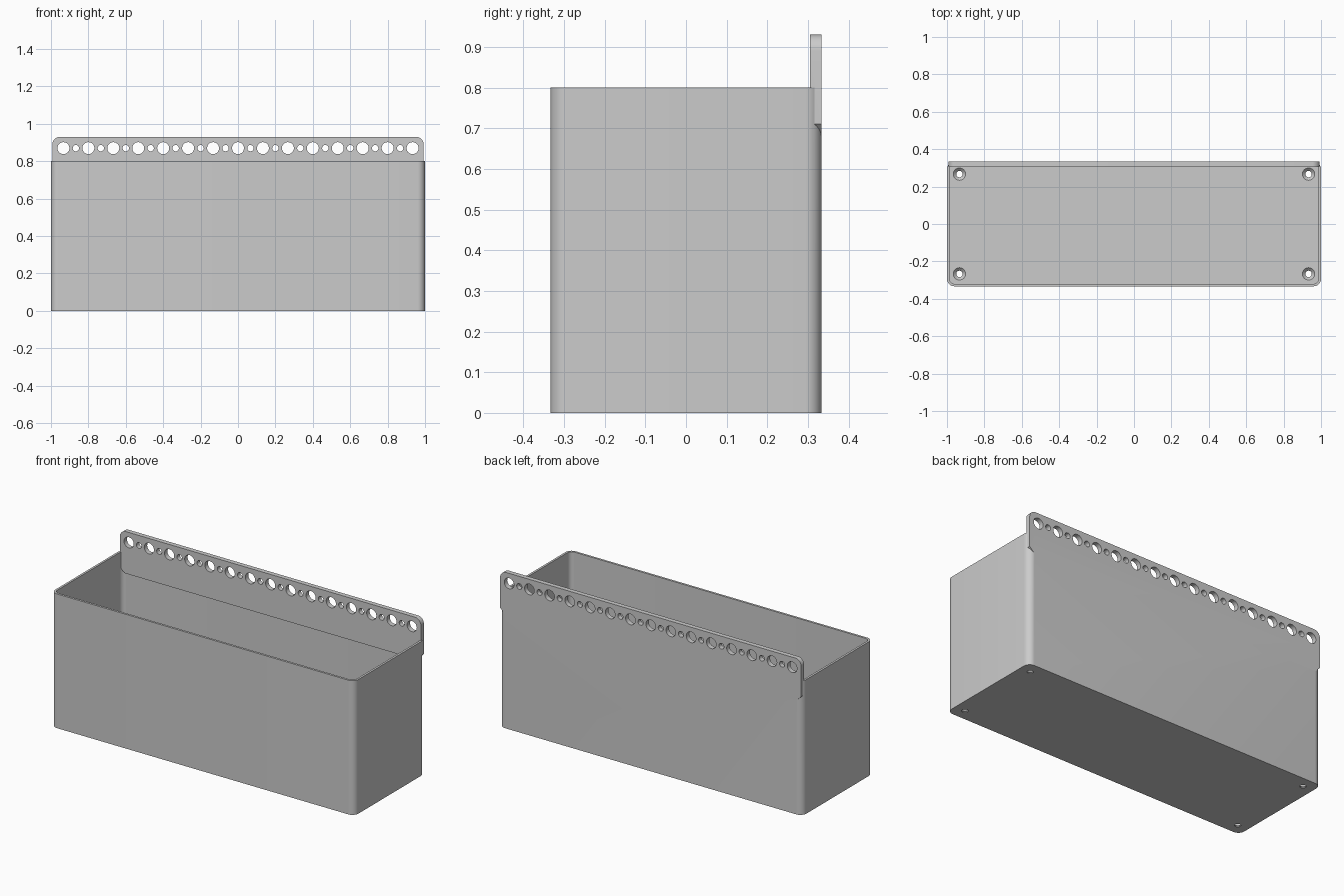
import bpy, bmesh, math

cube = bpy.data.objects.get("Cube")
if cube:
    bpy.data.objects.remove(cube, do_unlink=True)

WIDTH, DEPTH, HEIGHT = 2.0, 0.666, 0.8
WALL, FLOOR, RADIUS = 0.013, 0.02, 0.04
PLATE_FRONT, PLATE_HALF = 0.305, 0.993
PLATE_TOP, PLATE_BOTTOM = 0.93, 0.68
PITCH, HOLE_Z = 2 / 15, 0.87

grey = bpy.data.materials.new("light grey plastic")
grey.use_nodes = True
grey.diffuse_color = (0.6, 0.6, 0.6, 1)
grey.node_tree.nodes["Principled BSDF"].inputs["Base Color"].default_value = grey.diffuse_color


def arc(cx, cy, r, start, steps=10):
    """Quarter circle, counter-clockwise from a start angle in degrees."""
    angles = [math.radians(start + 90 * i / steps) for i in range(steps + 1)]
    return [(cx + r * math.cos(a), cy + r * math.sin(a)) for a in angles]


def rounded_rect(w, d, r):
    x, y = w / 2 - r, d / 2 - r
    return arc(x, y, r, 0) + arc(-x, y, r, 90) + arc(-x, -y, r, 180) + arc(x, -y, r, 270)


def finish(name, bm):
    bmesh.ops.recalc_face_normals(bm, faces=bm.faces)
    mesh = bpy.data.meshes.new(name)
    bm.to_mesh(mesh)
    bm.free()
    mesh.materials.append(grey)
    obj = bpy.data.objects.new(name, mesh)
    bpy.context.collection.objects.link(obj)
    return obj


def extrude(name, points, offset):
    """Closed prism from a list of 3D points and an extrusion vector."""
    bm = bmesh.new()
    face = bm.faces.new([bm.verts.new(p) for p in points])
    moved = bmesh.ops.extrude_face_region(bm, geom=[face], use_keep_orig=True)["geom"]
    bmesh.ops.translate(bm, vec=offset, verts=[v for v in moved if isinstance(v, bmesh.types.BMVert)])
    return finish(name, bm)


def turned(name, profile, place, segments=32):
    """Capped solid of stacked rings; place(x, y, h) maps it into the model."""
    bm = bmesh.new()
    rings = []
    for r, h in profile:
        turns = [2 * math.pi * i / segments for i in range(segments)]
        rings.append([bm.verts.new(place(r * math.cos(a), r * math.sin(a), h)) for a in turns])
    for low, high in zip(rings, rings[1:]):
        for i in range(segments):
            j = (i + 1) % segments
            bm.faces.new((low[i], low[j], high[j], high[i]))
    bm.faces.new(rings[0])
    bm.faces.new(rings[-1])
    return finish(name, bm)


def combine(target, other, operation):
    """Apply a boolean and discard the tool object."""
    mod = target.modifiers.new(operation, "BOOLEAN")
    mod.operation, mod.solver, mod.object = operation, "EXACT", other
    bpy.context.view_layer.objects.active = target
    bpy.ops.object.modifier_apply(modifier=mod.name)
    bpy.data.objects.remove(other, do_unlink=True)


# Open bin with rounded vertical corners
planter = extrude("storage_bin", [(x, y, 0) for x, y in rounded_rect(WIDTH, DEPTH, RADIUS)], (0, 0, HEIGHT))
inside = rounded_rect(WIDTH - 2 * WALL, DEPTH - 2 * WALL, RADIUS - WALL)
combine(planter, extrude("cavity", [(x, y, FLOOR) for x, y in inside], (0, 0, HEIGHT)), "DIFFERENCE")

# Back mounting plate: rounded top corners, chamfered bottom corners
r, c = RADIUS, 0.03
outline = arc(PLATE_HALF - r, PLATE_TOP - r, r, 0) + arc(r - PLATE_HALF, PLATE_TOP - r, r, 90)
outline += [(-PLATE_HALF, PLATE_BOTTOM + c), (c - PLATE_HALF, PLATE_BOTTOM),
            (PLATE_HALF - c, PLATE_BOTTOM), (PLATE_HALF, PLATE_BOTTOM + c)]
plate = extrude("mounting_plate", [(x, PLATE_FRONT, z) for x, z in outline],
                (0, DEPTH / 2 - PLATE_FRONT, 0))
combine(planter, plate, "UNION")

# Alternating large and small holes along the plate
for i in range(-14, 15):
    radius = 0.032 if i % 2 == 0 else 0.017
    x0 = i * PITCH / 2
    hole = turned("plate_hole", [(radius, 0.25), (radius, 0.4)],
                  lambda x, z, h: (x0 + x, h, HOLE_Z + z))
    combine(planter, hole, "DIFFERENCE")

# Countersunk screw holes in the floor corners
for sx in (-1, 1):
    for sy in (-1, 1):
        hole = turned("floor_hole", [(0.017, -0.02), (0.017, 0.004), (0.033, FLOOR), (0.033, 0.04)],
                      lambda x, y, h: (sx * 7 * PITCH + x, sy * 2 * PITCH + y, h))
        combine(planter, hole, "DIFFERENCE")

# Smooth curves, crisp edges
bpy.ops.object.select_all(action="DESELECT")
planter.select_set(True)
bpy.context.view_layer.objects.active = planter
bpy.ops.object.shade_smooth_by_angle(angle=math.radians(30))
